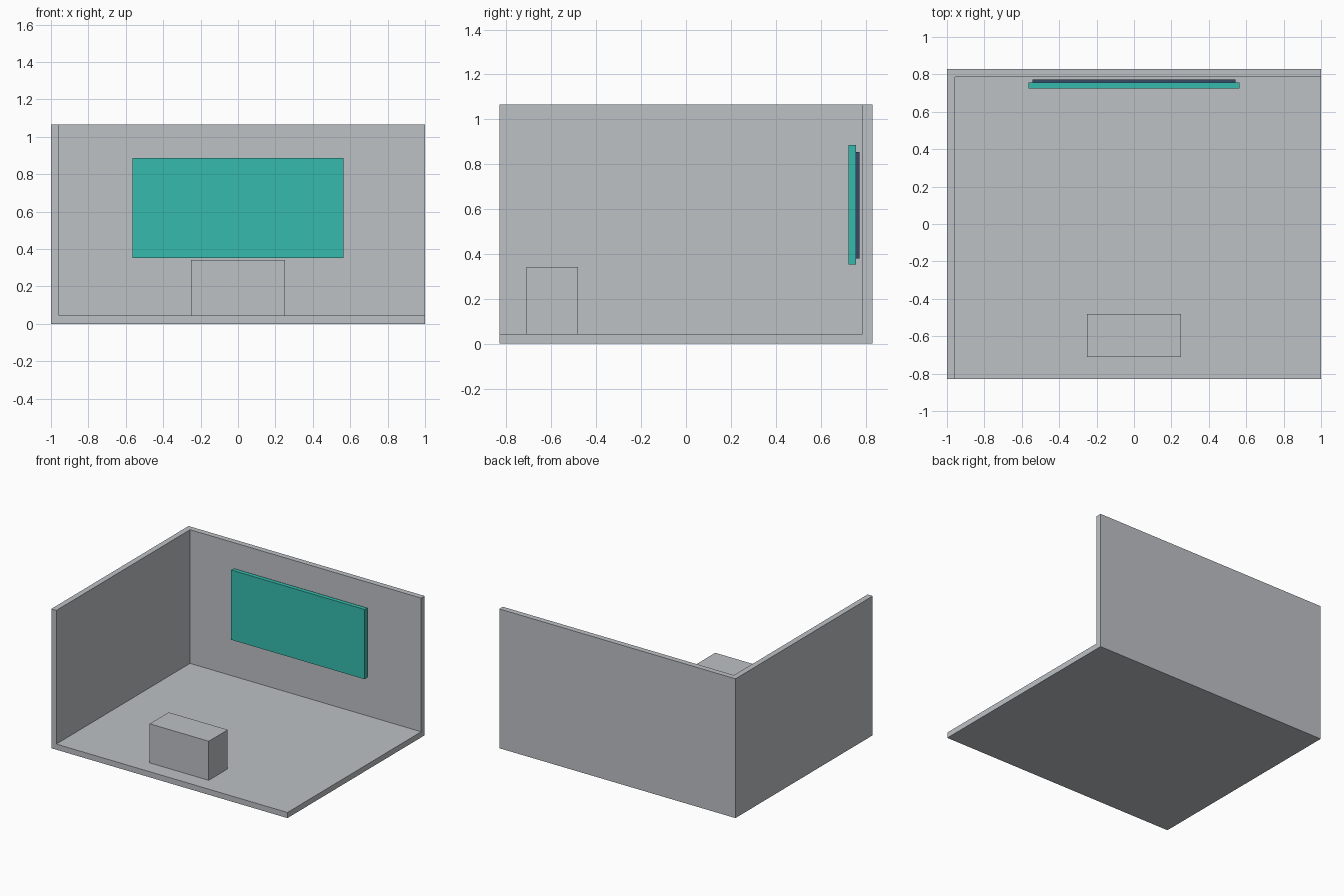
import bpy
import bmesh
from mathutils import Matrix, Vector

if "Cube" in bpy.data.objects:
    bpy.data.objects.remove(bpy.data.objects["Cube"], do_unlink=True)


def linear(c):
    c /= 255
    return c / 12.92 if c <= 0.04045 else ((c + 0.055) / 1.055) ** 2.4


def material(name, *rgb):
    mat = bpy.data.materials.new(name)
    mat.use_nodes = True
    colour = [linear(c) for c in rgb] + [1]
    mat.diffuse_color = colour
    mat.node_tree.nodes["Principled BSDF"].inputs["Base Color"].default_value = colour
    return mat


def box(name, low, high, mat, open_sides=()):
    """Box between two corners; faces pointing along open_sides are left out."""
    low, high = Vector(low), Vector(high)
    bm = bmesh.new()
    bmesh.ops.create_cube(bm, size=1)
    openings = [f for f in bm.faces
                if any(f.normal.dot(Vector(s)) > 0.9 for s in open_sides)]
    bmesh.ops.delete(bm, geom=openings, context="FACES")
    place = Matrix.Translation((low + high) / 2) @ Matrix.Diagonal((*(high - low), 1))
    bm.transform(place)
    mesh = bpy.data.meshes.new(name)
    bm.to_mesh(mesh)
    bm.free()
    mesh.materials.append(mat)
    obj = bpy.data.objects.new(name, mesh)
    bpy.context.collection.objects.link(obj)
    return obj


grey = material("light_grey", 189, 193, 197)
teal = material("teal", 54, 187, 173)
navy = material("dark_slate", 55, 74, 102)

depth, height, wall = 0.83, 1.066, 0.043

# Floor and two walls: a corner shell thickened inward
room = box("room_shell", (-1, -depth, 0), (1, depth, height), grey,
           open_sides=[(1, 0, 0), (0, -1, 0), (0, 0, 1)])
thick = room.modifiers.new("wall_thickness", "SOLIDIFY")
thick.thickness = wall
thick.offset = -1
thick.use_even_offset = True

# Block standing on the floor near the front
box("desk_block", (-0.25, -0.711, wall), (0.25, -0.481, 0.342), grey)

# Panel on the back wall with its smaller mounting plate
box("wall_screen", (-0.565, 0.725, 0.352), (0.565, 0.757, 0.886), teal)
box("screen_back_plate", (-0.544, 0.757, 0.38), (0.544, 0.773, 0.854), navy)
